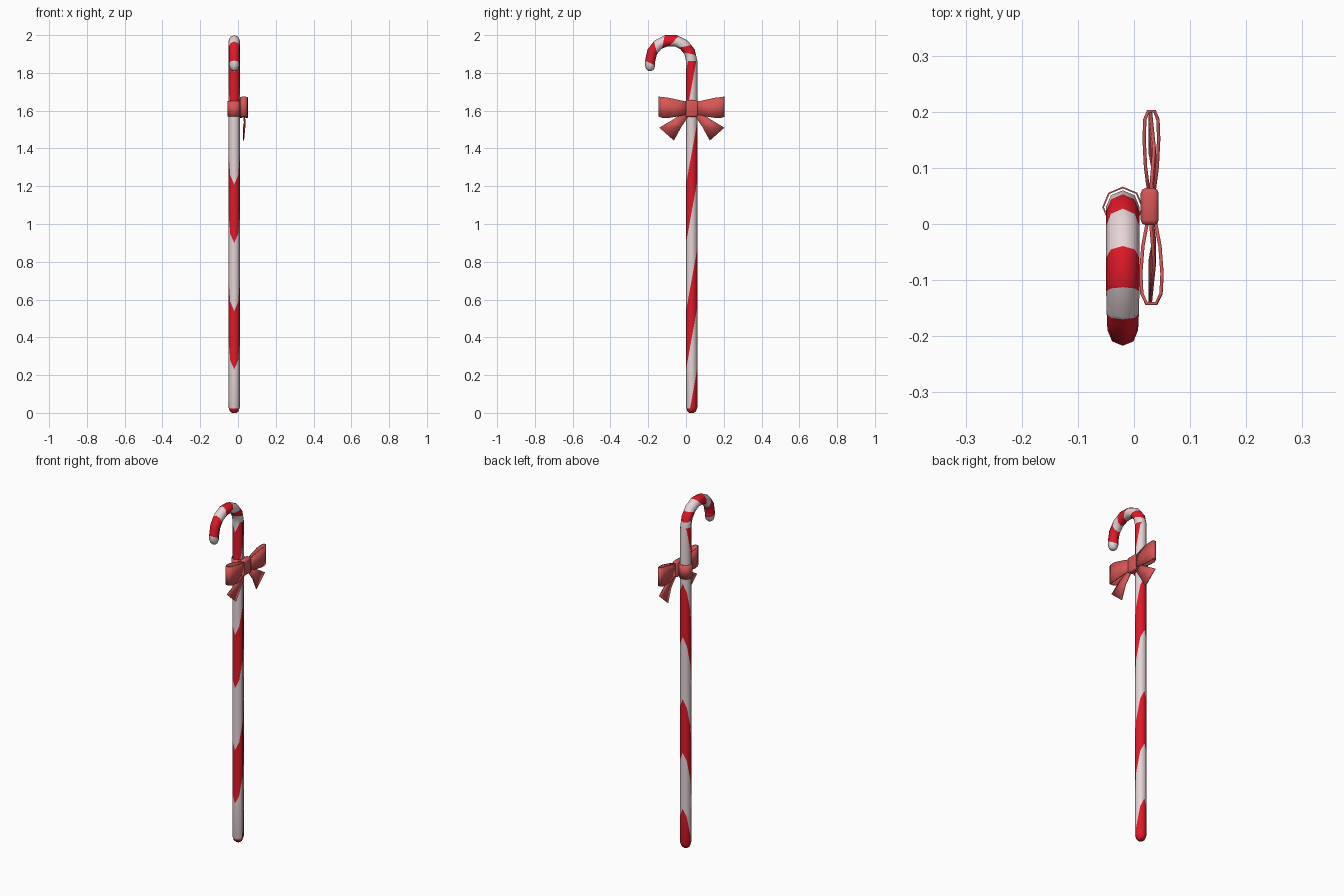
import bpy, bmesh, math
from math import sin, cos, pi, radians
from mathutils import Vector

if "Cube" in bpy.data.objects:
    bpy.data.objects.remove(bpy.data.objects["Cube"])


def material(name, rgb):
    m = bpy.data.materials.new(name)
    m.diffuse_color = (*rgb, 1)
    m.use_nodes = True
    m.node_tree.nodes["Principled BSDF"].inputs["Base Color"].default_value = m.diffuse_color
    return m


WHITE = material("cane white", (0.79, 0.66, 0.67))
RED = material("cane red", (0.74, 0.010, 0.021))
BOW = material("ribbon red", (0.67, 0.092, 0.092))


def finish(bm, name, mats, angle=50):
    bmesh.ops.recalc_face_normals(bm, faces=bm.faces[:])
    me = bpy.data.meshes.new(name)
    bm.to_mesh(me)
    bm.free()
    for m in mats:
        me.materials.append(m)
    ob = bpy.data.objects.new(name, me)
    bpy.context.collection.objects.link(ob)
    bpy.ops.object.select_all(action='DESELECT')
    ob.select_set(True)
    bpy.context.view_layer.objects.active = ob
    bpy.ops.object.shade_smooth_by_angle(angle=radians(angle))
    return ob


# Cane: eight-sided tube swept up the shaft and round the hook, thinner at the tip
X0, CY, CZ, R, RAD, SIDES = -0.02, -0.08, 1.863, 0.11, 0.03, 8
Y0 = CY + R
rings = [(Y0, z, 0, r) for z, r in ((0, 0.012), (0.009, 0.023), (0.03, RAD))]
for i in range(8):
    t = pi * i / 7
    rings.append((CY + R * cos(t), CZ + R * sin(t), t, RAD - 0.001 * max(0, i - 4)))
rings += [(CY - R, z, pi, r) for z, r in ((1.84, 0.027), (1.82, 0.021), (1.811, 0.01))]

bm = bmesh.new()
loops = []
for y, z, t, r in rings:
    loop = []
    for k in range(SIDES):
        a = 2 * pi * k / SIDES
        n = r * cos(a)
        loop.append(bm.verts.new((X0 + r * sin(a), y + n * cos(t), z + n * sin(t))))
    loops.append(loop)
for a, b in zip(loops, loops[1:]):
    for k in range(SIDES):
        j = (k + 1) % SIDES
        bm.faces.new((a[k], a[j], b[j], b[k]))
bm.faces.new(loops[0])
bm.faces.new(loops[-1])

# Stripes: steep cuts on the shaft, gently tilted cuts (in degrees) on the hook
SLOPE, TILT = 5.5, 0.64
shaft_bands = [(-0.26, 0.07), (0.395, 0.705), (1.065, 1.375), (1.73, 1.97)]
hook_bands = [(20, 45), (80, 111), (138, 186)]


def cut(co, no, keep):
    faces = [f for f in bm.faces if keep(f.calc_center_median())]
    geom = set(faces)
    for f in faces:
        geom.update(f.edges)
        geom.update(f.verts)
    bmesh.ops.bisect_plane(bm, geom=list(geom), dist=1e-5, plane_co=co,
                           plane_no=Vector(no).normalized())


def on_shaft(p):
    return p.z < CZ and p.y > CY


def on_hook(p):
    return not on_shaft(p)


cut((X0, Y0, 0.022), (0, 0, 1), on_shaft)
for band in shaft_bands:
    for c in band:
        cut((X0, Y0, c), (0, -SLOPE, 1), on_shaft)
for band in hook_bands:
    for d in band:
        s, c = sin(radians(d)), cos(radians(d))
        cut((X0, CY + R * c, CZ + R * s), (0, TILT * c - s, TILT * s + c), on_hook)
for f in bm.faces:
    p = f.calc_center_median()
    if on_shaft(p):
        u, bands = p.z - SLOPE * (p.y - Y0), shaft_bands
    else:
        rad = math.hypot(p.z - CZ, p.y - CY)
        u = math.degrees(math.atan2(p.z - CZ, p.y - CY)) % 360
        u += math.degrees(math.atan(TILT * (rad - R) / rad))
        bands = hook_bands
    f.material_index = int(p.z < 0.022 or any(lo < u < hi for lo, hi in bands))
finish(bm, "cane", [WHITE, RED])


# Ribbon strips: pairs of points joined into a band, then thickened
def strip(name, pairs, thick, closed=False):
    bm = bmesh.new()
    vs = [(bm.verts.new(a), bm.verts.new(b)) for a, b in pairs]
    for p, q in zip(vs, vs[1:] + (vs[:1] if closed else [])):
        bm.faces.new((p[0], p[1], q[1], q[0]))
    ob = finish(bm, name, [BOW])
    mod = ob.modifiers.new("thickness", 'SOLIDIFY')
    mod.thickness = thick
    mod.offset = 0
    return ob


# Band around the shaft
wrap = []
for k in range(SIDES):
    a = 2 * pi * k / SIDES
    x, y = X0 + 0.035 * sin(a), Y0 + 0.035 * cos(a)
    wrap.append(((x, y, 1.57), (x, y, 1.65)))
strip("bow_band", wrap, 0.003, True)

# Loops and tails: d is the distance sideways from the knot centre
MID = 0.031
for side, label, depth, reach in ((1, "back", 0.013, 0.17), (-1, "front", 0.019, 0.173)):
    half = [(0.02, 0.3, 1.582, 1.645), (0.07, 0.8, 1.57, 1.657), (0.12, 1.0, 1.562, 1.668),
            (0.155, 0.9, 1.562, 1.672), (reach, 0.45, 1.568, 1.674)]
    path = [(d, -w, lo, hi) for d, w, lo, hi in half]
    path += [(d, w, lo, hi) for d, w, lo, hi in reversed(half)]
    strip("bow_loop_" + label,
          [((0.031 + w * depth, MID + side * d, lo), (0.031 + w * depth, MID + side * d, hi))
           for d, w, lo, hi in path], 0.006)
    tail = [((0.01, 1.58), (0.03, 1.60)), ((0.055, 1.515), (0.105, 1.55)),
            ((0.095, 1.442), (0.172, 1.51))]
    xs = (0.03, 0.036, 0.029)
    strip("bow_tail_" + label,
          [tuple((x, MID + side * d, z) for d, z in pair) for x, pair in zip(xs, tail)], 0.006)

# Knot
bm = bmesh.new()
bmesh.ops.create_cube(bm, size=1)
for v in bm.verts:
    v.co = Vector((0.028 + v.co.x * 0.032, MID + v.co.y * 0.066, 1.612 + v.co.z * 0.09))
bmesh.ops.bevel(bm, geom=bm.edges[:], offset=0.009, segments=2, profile=0.5, affect='EDGES')
finish(bm, "bow_knot", [BOW])
